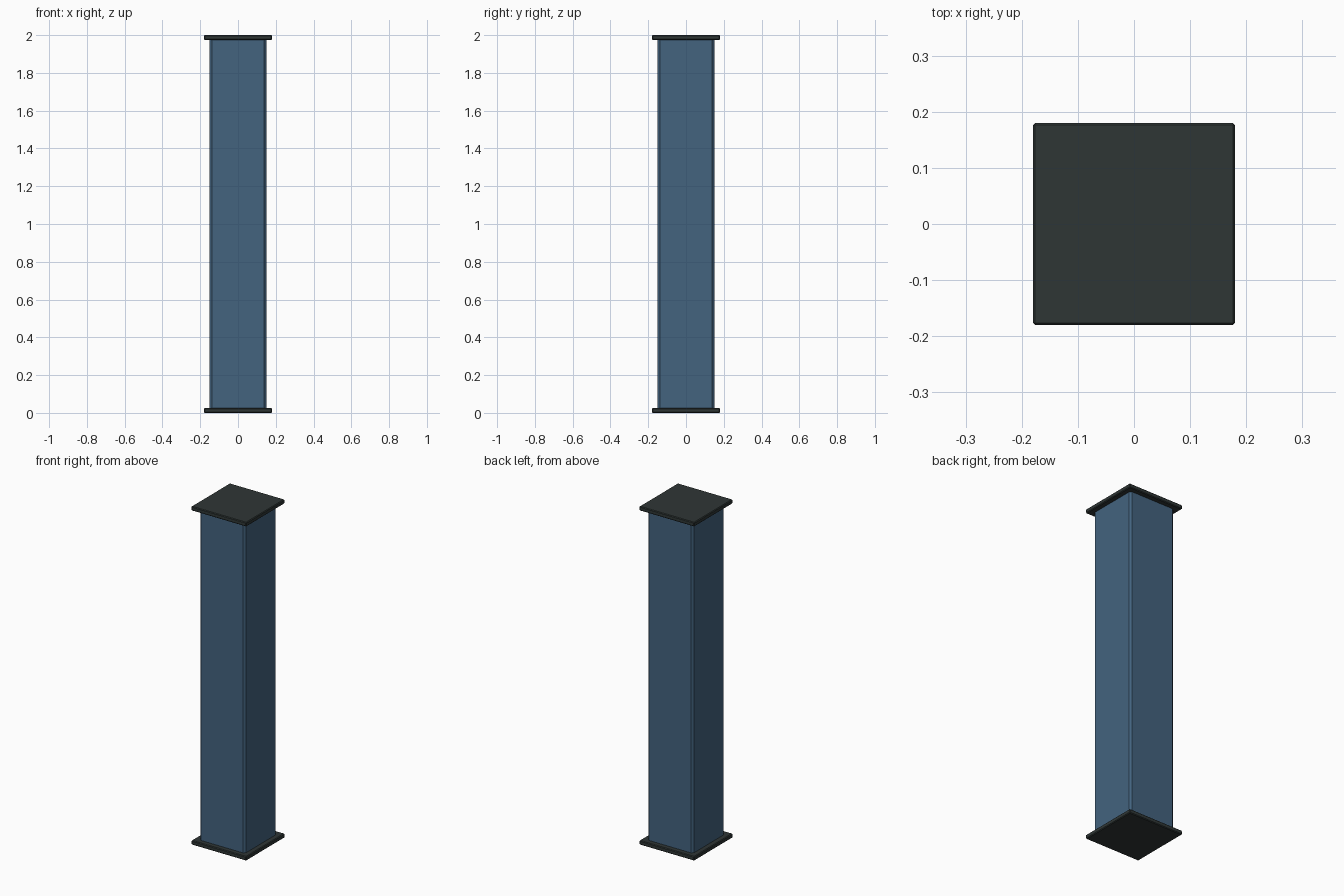
import bpy, bmesh

if "Cube" in bpy.data.objects:
    bpy.data.objects.remove(bpy.data.objects["Cube"])


def material(name, rgb):
    m = bpy.data.materials.new(name)
    m.diffuse_color = (*rgb, 1)
    m.use_nodes = True
    m.node_tree.nodes["Principled BSDF"].inputs["Base Color"].default_value = m.diffuse_color
    return m


def box(name, width, z0, z1, bevel, mat, vertical_only=False):
    bm = bmesh.new()
    bmesh.ops.create_cube(bm, size=1)
    for v in bm.verts:
        v.co.x *= width
        v.co.y *= width
        v.co.z = z1 if v.co.z > 0 else z0
    edges = [e for e in bm.edges if not vertical_only
             or abs(e.verts[0].co.z - e.verts[1].co.z) > 0.01]
    bmesh.ops.bevel(bm, geom=edges, offset=bevel, segments=1,
                    profile=0.5, affect='EDGES')
    mesh = bpy.data.meshes.new(name)
    bm.to_mesh(mesh)
    bm.free()
    mesh.materials.append(mat)
    ob = bpy.data.objects.new(name, mesh)
    bpy.context.collection.objects.link(ob)
    return ob


blue = material("steel blue", (0.056, 0.125, 0.212))
dark = material("dark grey", (0.028, 0.037, 0.036))

# Square post with chamfered corners
box("post", 0.30, 0.025, 1.975, 0.012, blue, vertical_only=True)

# Matching end plates
box("base_plate", 0.36, 0.0, 0.025, 0.004, dark)
box("top_plate", 0.36, 1.975, 2.0, 0.004, dark)
